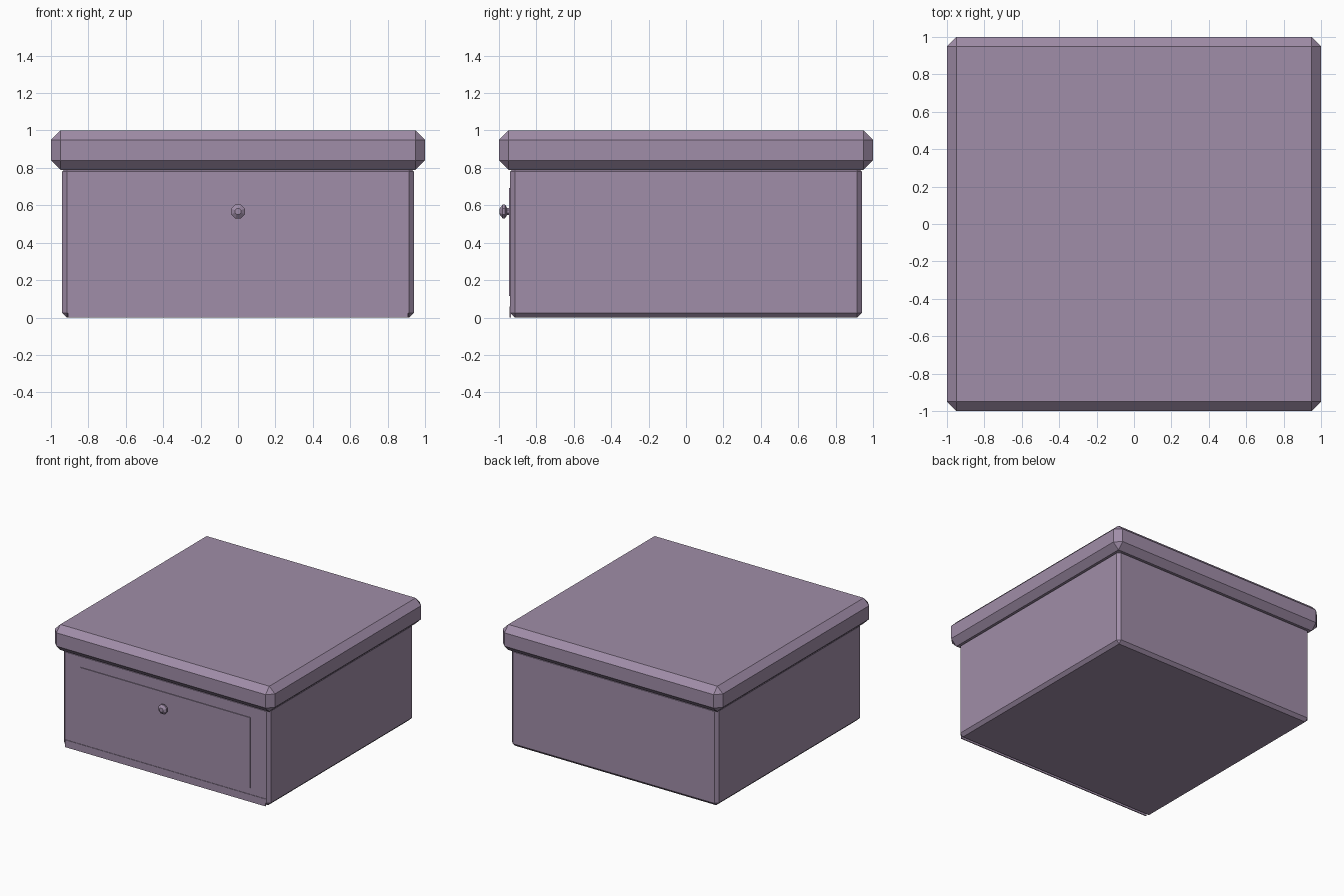
import bpy, bmesh, math

if "Cube" in bpy.data.objects:
    bpy.data.objects.remove(bpy.data.objects["Cube"])

purple = bpy.data.materials.new("muted_purple")
purple.diffuse_color = (0.352, 0.268, 0.392, 1)
purple.use_nodes = True
purple.node_tree.nodes["Principled BSDF"].inputs["Base Color"].default_value = purple.diffuse_color


def finish(name, bm):
    bmesh.ops.recalc_face_normals(bm, faces=bm.faces)
    mesh = bpy.data.meshes.new(name)
    bm.to_mesh(mesh)
    bm.free()
    mesh.materials.append(purple)
    obj = bpy.data.objects.new(name, mesh)
    bpy.context.collection.objects.link(obj)
    return obj


def box(name, lo, hi, chamfer=0):
    bm = bmesh.new()
    bmesh.ops.create_cube(bm, size=1)
    for v in bm.verts:
        v.co = [(a + b) / 2 + c * (b - a) for a, b, c in zip(lo, hi, v.co)]
    if chamfer:
        bmesh.ops.bevel(bm, geom=bm.edges[:], offset=chamfer,
                        offset_type='OFFSET', segments=1, affect='EDGES')
    return finish(name, bm)


def lathe_y(name, profile, z, sides):
    # Rings of (radius, y) around an axis running along y
    bm = bmesh.new()
    rings = []
    for r, y in profile:
        rings.append([bm.verts.new((r * math.cos(a), y, z + r * math.sin(a)))
                      for a in (math.tau * (i + 0.5) / sides for i in range(sides))])
    for a, b in zip(rings, rings[1:]):
        for i in range(sides):
            j = (i + 1) % sides
            bm.faces.new((a[i], a[j], b[j], b[i]))
    bm.faces.new(rings[0])
    bm.faces.new(rings[-1])
    return finish(name, bm)


# Cabinet body, its top tucked slightly into the overhanging lid
box("body", (-0.94, -0.94, 0), (0.94, 0.94, 0.805), 0.025)
# Overhanging chamfered top slab
box("top_slab", (-1, -1, 0.79), (1, 1, 1), 0.05)
# Slim strip along the bottom of the front
box("bottom_strip", (-0.91, -0.944, 0), (0.91, -0.936, 0.06))
# Drawer front, barely proud of the body
box("drawer_front", (-0.772, -0.946, 0.115), (0.772, -0.93, 0.692))
# Faceted drawer knob
lathe_y("drawer_knob", [(0.018, -0.996), (0.04, -0.98), (0.04, -0.967),
                        (0.02, -0.957), (0.02, -0.938)], 0.567, 8)
